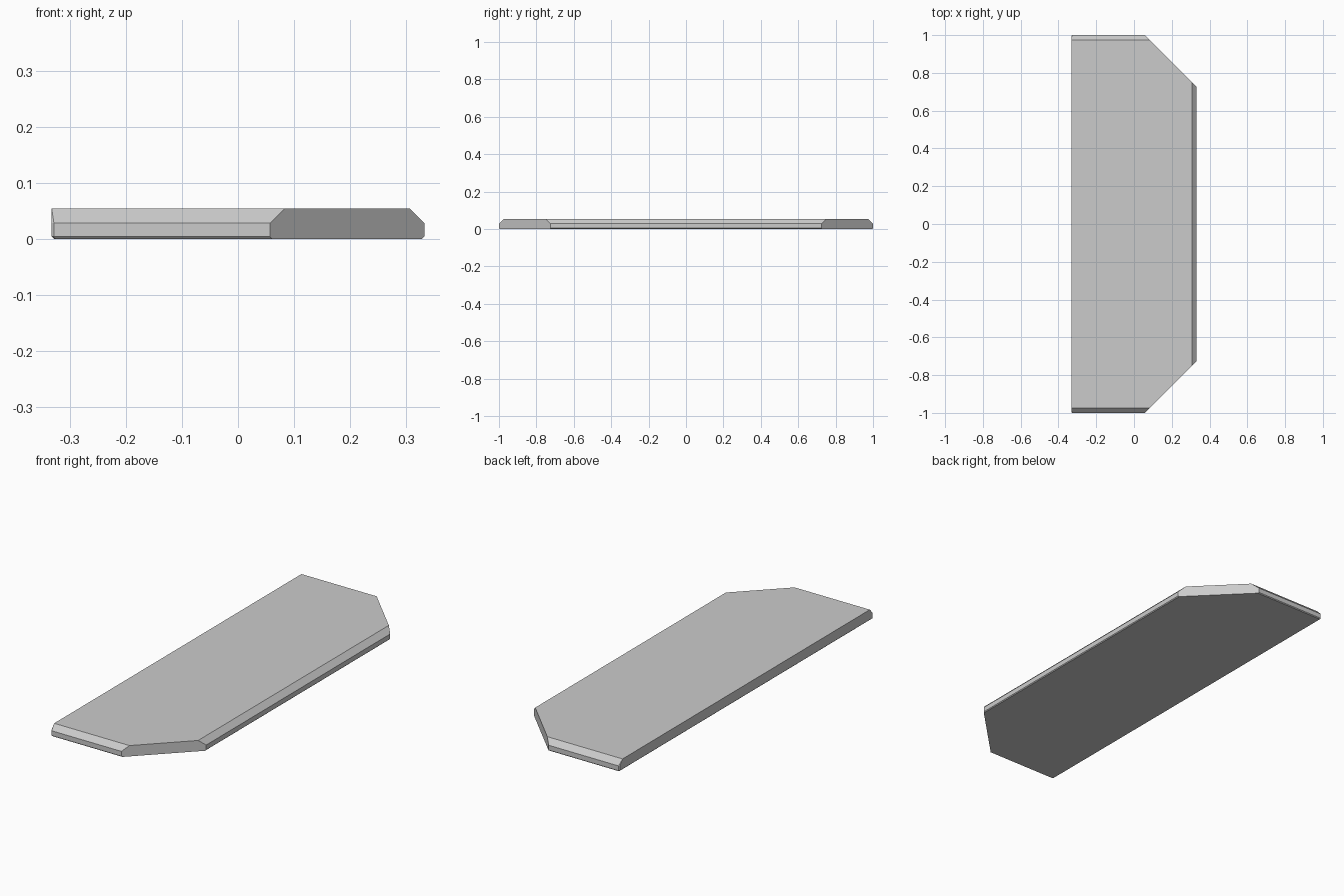
import bpy
import bmesh

if "Cube" in bpy.data.objects:
    bpy.data.objects.remove(bpy.data.objects["Cube"])

HALF_W, HALF_L, DIAG = 0.332, 1.0, 1.057


def outline(z, inset, left_inset, nick):
    """Slab outline at height z; the diagonal corners stay on x + |y| = DIAG."""
    x0, x1, y = -HALF_W + left_inset, HALF_W - inset, HALF_L - inset
    half = [(x0, y - nick), (x0 + nick, y), (DIAG - y, y), (x1, DIAG - x1)]
    mirrored = [(px, -py) for px, py in reversed(half)]
    return [(px, py, z) for px, py in half + mirrored]


# Stacked outlines: bottom bevel, straight wall, wide top bevel
layers = [
    outline(0.0, 0.004, 0.004, 0.004),
    outline(0.004, 0.0, 0.0, 0.004),
    outline(0.028, 0.0, 0.0, 0.004),
    outline(0.054, 0.026, 0.0, 0.0),
]

bm = bmesh.new()
rings = [[bm.verts.new(p) for p in layer] for layer in layers]
count = len(rings[0])
for low, high in zip(rings, rings[1:]):
    for i in range(count):
        j = (i + 1) % count
        bm.faces.new((low[i], low[j], high[j], high[i]))
bm.faces.new(rings[0])
bm.faces.new(rings[-1])
bmesh.ops.remove_doubles(bm, verts=bm.verts[:], dist=0.0001)
bmesh.ops.recalc_face_normals(bm, faces=bm.faces[:])

# Bevelled slab
mesh = bpy.data.meshes.new("bevelled_slab")
bm.to_mesh(mesh)
bm.free()
slab = bpy.data.objects.new("bevelled_slab", mesh)
bpy.context.collection.objects.link(slab)
